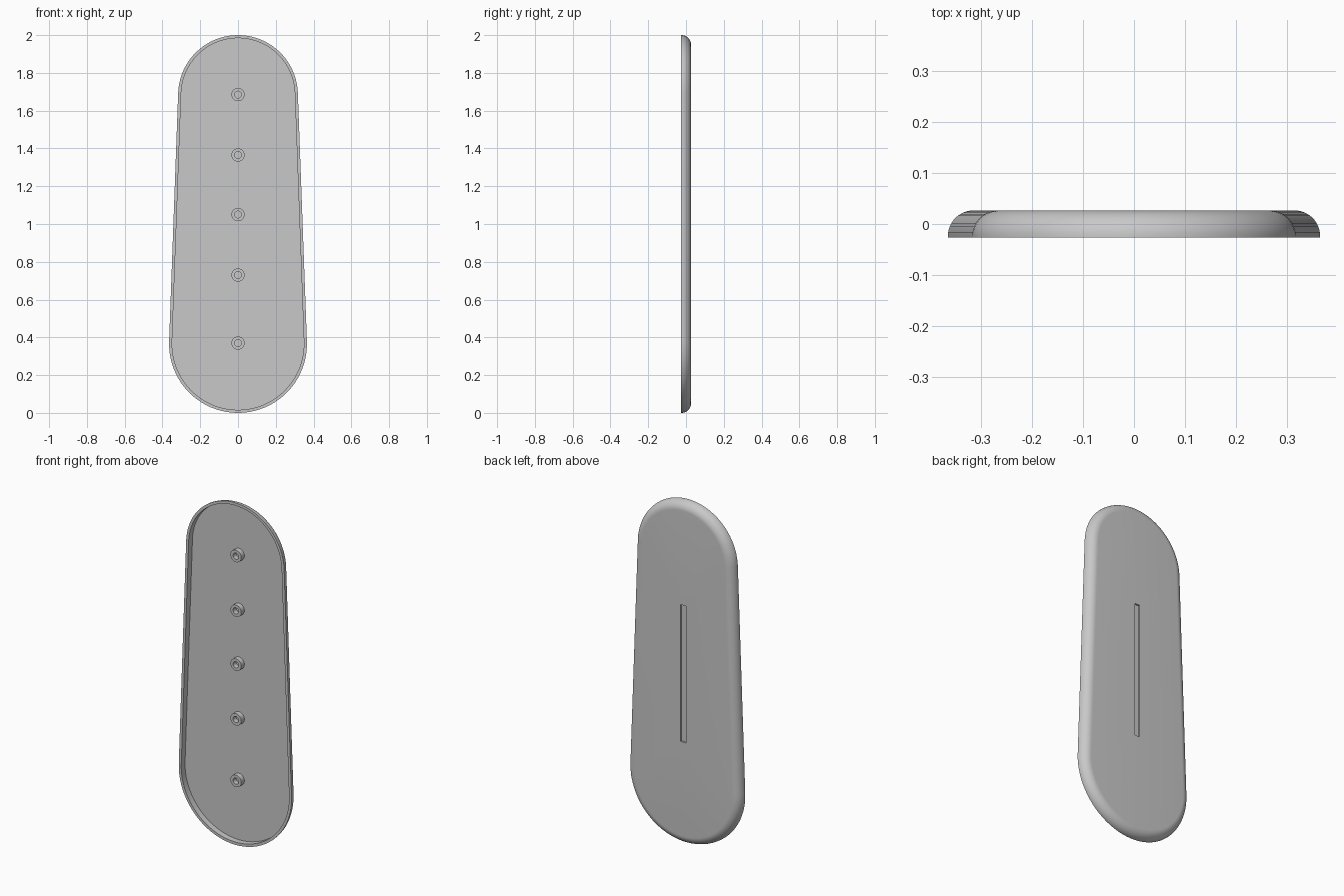
import bpy
import bmesh
from math import asin, cos, sin, pi

cube = bpy.data.objects.get("Cube")
if cube:
    bpy.data.objects.remove(cube)

FRONT, BACK, FLOOR = -0.0265, 0.0265, 0.009
LOW_R, TOP_R = 0.365, 0.317
LOW_Z, TOP_Z = LOW_R, 2 - TOP_R
WALL, FILLET = 0.016, 0.05

grey = bpy.data.materials.new("plain grey")
grey.use_nodes = True
grey.diffuse_color = (0.58, 0.58, 0.58, 1)
grey.node_tree.nodes["Principled BSDF"].inputs["Base Color"].default_value = (0.58, 0.58, 0.58, 1)


def tapered_outline(inset, steps=40):
    """Two arcs of different size joined by their common tangents."""
    tilt = asin((LOW_R - TOP_R) / (TOP_Z - LOW_Z))
    points = []
    for z, r, start, sweep in ((TOP_Z, TOP_R, tilt, pi - 2 * tilt),
                               (LOW_Z, LOW_R, pi - tilt, pi + 2 * tilt)):
        for i in range(steps + 1):
            a = start + sweep * i / steps
            points.append(((r - inset) * cos(a), z + (r - inset) * sin(a)))
    return points


def circle(radius, z, steps=32):
    return [(radius * cos(2 * pi * i / steps), z + radius * sin(2 * pi * i / steps))
            for i in range(steps)]


def loft(name, rings, closed=False):
    """Skin (outline, y) rings; cap both ends unless the loop is closed."""
    bm = bmesh.new()
    loops = [[bm.verts.new((x, y, z)) for x, z in pts] for pts, y in rings]
    pairs = list(zip(loops, loops[1:]))
    if closed:
        pairs.append((loops[-1], loops[0]))
    else:
        bm.faces.new(loops[0])
        bm.faces.new(loops[-1])
    for a, b in pairs:
        n = len(a)
        for i in range(n):
            j = (i + 1) % n
            bm.faces.new((a[i], a[j], b[j], b[i]))
    bmesh.ops.recalc_face_normals(bm, faces=bm.faces)
    mesh = bpy.data.meshes.new(name)
    bm.to_mesh(mesh)
    bm.free()
    mesh.materials.append(grey)
    obj = bpy.data.objects.new(name, mesh)
    bpy.context.collection.objects.link(obj)
    return obj


def select(obj):
    bpy.ops.object.select_all(action='DESELECT')
    obj.select_set(True)
    bpy.context.view_layer.objects.active = obj


def smooth(obj):
    select(obj)
    bpy.ops.object.shade_smooth_by_angle(angle=pi / 6)


# Hollow cover: cavity floor, inner wall, rim, then the rounded back edge
rings = [(tapered_outline(WALL), FLOOR), (tapered_outline(WALL), FRONT),
         (tapered_outline(0), FRONT)]
for i in range(13):
    a = pi / 2 * i / 12
    rings.append((tapered_outline(FILLET * (1 - cos(a))), BACK - FILLET * (1 - sin(a))))
cover = loft("cover", rings)

# Long shallow slot cut in the back
slot = [(-0.017, 0.6), (0.017, 0.6), (0.017, 1.4), (-0.017, 1.4)]
cutter = loft("slot_cutter", [(slot, BACK - 0.01), (slot, BACK + 0.02)])
cutter.hide_render = True
cut = cover.modifiers.new("slot", 'BOOLEAN')
cut.operation = 'DIFFERENCE'
cut.solver = 'EXACT'
cut.object = cutter
select(cover)
bpy.ops.object.modifier_apply(modifier=cut.name)
bpy.data.objects.remove(cutter)
smooth(cover)

# Row of hollow mounting posts standing on the cavity floor
for number, z in enumerate((0.37, 0.73, 1.05, 1.365, 1.685), 1):
    outer, inner = circle(0.035, z), circle(0.018, z)
    tip, base = -0.02, FLOOR + 0.002
    post = loft(f"mounting_post_{number}",
                [(outer, base), (outer, tip), (inner, tip), (inner, base)], closed=True)
    smooth(post)
